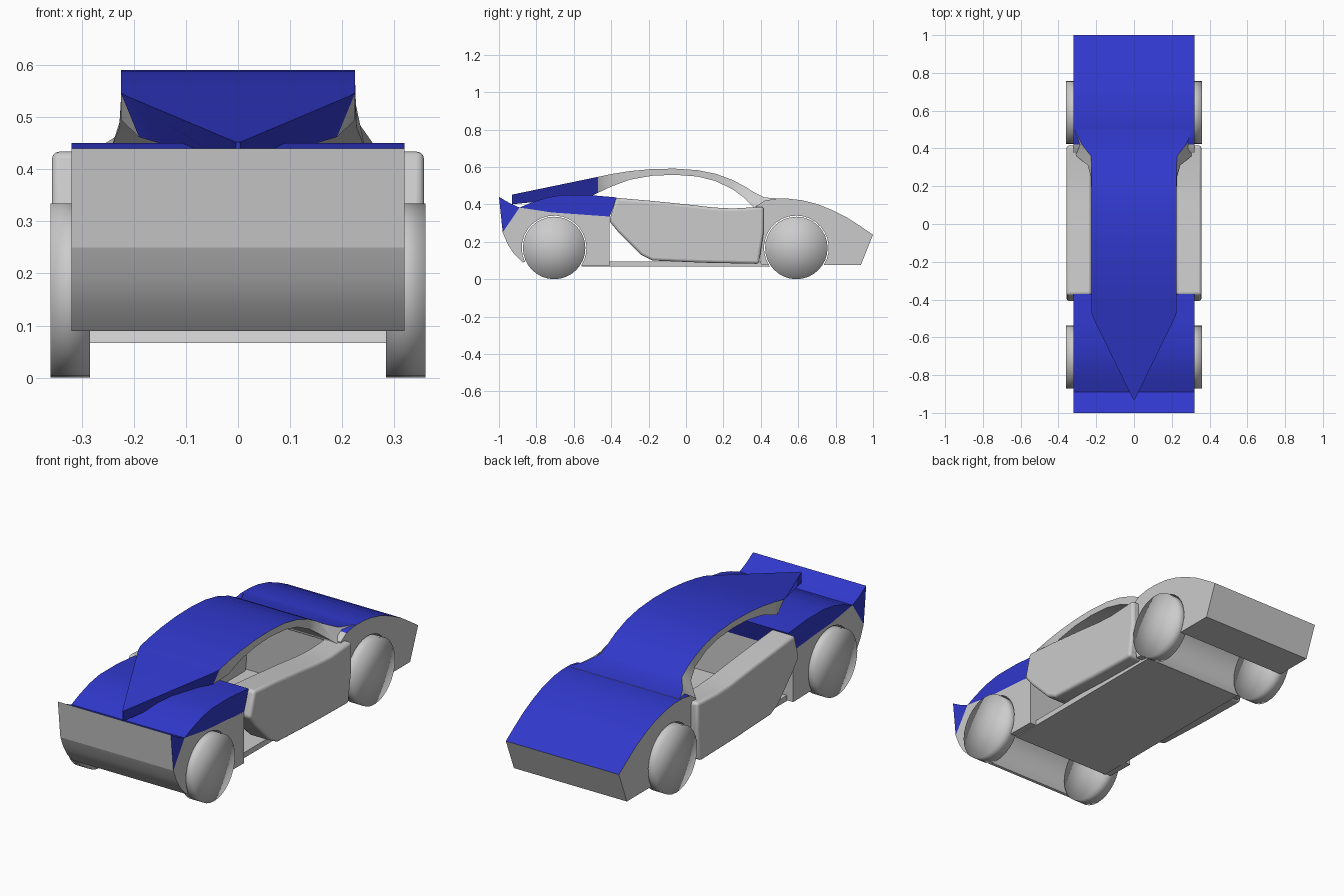
import bpy, bmesh, math

if "Cube" in bpy.data.objects:
    bpy.data.objects.remove(bpy.data.objects["Cube"])

blue = bpy.data.materials.new("blue_paint")
blue.diffuse_color = (0.03, 0.04, 0.6, 1)
blue.use_nodes = True
blue.node_tree.nodes["Principled BSDF"].inputs["Base Color"].default_value = blue.diffuse_color
grey = bpy.data.materials.new("bare_grey")
grey.diffuse_color = (0.8, 0.8, 0.8, 1)
grey.use_nodes = True
grey.node_tree.nodes["Principled BSDF"].inputs["Base Color"].default_value = grey.diffuse_color


def finish(name, bm, is_blue=None, angle=35):
    bmesh.ops.recalc_face_normals(bm, faces=bm.faces)
    bm.normal_update()
    if is_blue:
        for f in bm.faces:
            f.material_index = int(is_blue(f.normal, f.calc_center_median()))
    me = bpy.data.meshes.new(name)
    bm.to_mesh(me)
    bm.free()
    if is_blue:
        me.materials.append(grey)
        me.materials.append(blue)
    ob = bpy.data.objects.new(name, me)
    bpy.context.collection.objects.link(ob)
    bpy.ops.object.select_all(action='DESELECT')
    ob.select_set(True)
    bpy.context.view_layer.objects.active = ob
    bpy.ops.object.shade_smooth_by_angle(angle=math.radians(angle))
    return ob


def prism(name, pts, x0, x1, is_blue=None):
    """Extrude a (y, z) side profile from x0 to x1."""
    bm = bmesh.new()
    face = bm.faces.new([bm.verts.new((x0, y, z)) for y, z in pts])
    ext = bmesh.ops.extrude_face_region(bm, geom=[face])
    moved = [v for v in ext['geom'] if isinstance(v, bmesh.types.BMVert)]
    bmesh.ops.translate(bm, verts=moved, vec=(x1 - x0, 0, 0))
    return finish(name, bm, is_blue)


def arc(cy, cz, r, a0, a1, n=20):
    angs = [math.radians(a0 + (a1 - a0) * i / n) for i in range(n + 1)]
    return [(cy + r * math.cos(a), cz + r * math.sin(a)) for a in angs]


W = 0.32            # body half width
LOW, HIGH = 0.59, -0.705   # axle positions
AXLE_Z, R = 0.167, 0.167

# Low end: bonnet with open wheel arches, painted on top
bonnet = [(0.40, 0.08), (0.375, 0.39), (0.42, 0.42), (0.48, 0.43), (0.55, 0.43),
          (0.62, 0.422), (0.70, 0.402), (0.78, 0.37), (0.86, 0.33), (0.93, 0.285),
          (1.0, 0.238), (0.935, 0.075)]
prism("bonnet", bonnet + arc(LOW, AXLE_Z, 0.173, -32, 212), -W, W,
      lambda n, c: n.z > 0.4 and c.z > 0.23 and c.y > 0.4 and abs(n.x) < 0.5
      and math.hypot(c.y - LOW, c.z - AXLE_Z) > 0.18)

# High end: grey lower body with wheel arches and curved end panel
lower = [(-0.41, 0.07), (-0.41, 0.335), (-0.55, 0.345), (-0.72, 0.357), (-0.89, 0.383),
         (-0.98, 0.25), (-0.955, 0.19), (-0.92, 0.135), (-0.875, 0.09)]
prism("lower_body", lower + arc(HIGH, AXLE_Z, 0.173, 206, -33), -W, W)

# Painted deck and the raised tail lip
deck = [(-0.89, 0.383), (-0.82, 0.412), (-0.74, 0.437), (-0.66, 0.45), (-0.52, 0.45),
        (-0.37, 0.437), (-0.41, 0.33), (-0.55, 0.345), (-0.72, 0.357)]
prism("deck", deck, -W, W, lambda n, c: True)
prism("tail_lip", [(-1.0, 0.44), (-0.94, 0.405), (-0.89, 0.383), (-0.98, 0.25)], -W, W,
      lambda n, c: n.y > -0.9)

# Floor pan
prism("floor", [(-0.56, 0.067), (0.45, 0.067), (0.43, 0.095), (-0.55, 0.095)], -0.285, 0.285)

# Roof arch: rows of y, top z, underside z, top half width, underside half width
rows = [(-0.93, 0.452, 0.40, 0.004, 0.004),
        (-0.50, 0.541, 0.447, 0.215, 0.14),
        (-0.47, 0.547, 0.462, 0.225, 0.19),
        (-0.40, 0.562, 0.495, 0.225, 0.225),
        (-0.30, 0.578, 0.532, 0.225, 0.225),
        (-0.18, 0.589, 0.553, 0.225, 0.225),
        (-0.06, 0.591, 0.558, 0.225, 0.225),
        (0.06, 0.583, 0.549, 0.225, 0.225),
        (0.16, 0.563, 0.524, 0.225, 0.225),
        (0.25, 0.53, 0.48, 0.225, 0.228),
        (0.31, 0.498, 0.436, 0.225, 0.245),
        (0.36, 0.467, 0.385, 0.228, 0.305),
        (0.42, 0.437, 0.37, 0.275, 0.318),
        (0.50, 0.431, 0.37, 0.315, 0.318)]
bm = bmesh.new()
rings = [[bm.verts.new(p) for p in ((-wt, y, zt), (wt, y, zt), (wb, y, zb), (-wb, y, zb))]
         for y, zt, zb, wt, wb in rows]
for a, b in zip(rings, rings[1:]):
    for i in range(4):
        j = (i + 1) % 4
        bm.faces.new((a[i], a[j], b[j], b[i]))
bm.faces.new(rings[0])
bm.faces.new(rings[-1])
finish("roof", bm, lambda n, c: (n.z > 0.3 and abs(n.x) < 0.4) or c.y < -0.48)

# Doors and wheels, both sides
door = [(-0.41, 0.31), (-0.375, 0.435), (-0.2, 0.42), (0.0, 0.4), (0.15, 0.383),
        (0.25, 0.378), (0.415, 0.387), (0.415, 0.25), (0.39, 0.082), (0.1, 0.088),
        (-0.18, 0.1), (-0.24, 0.13), (-0.36, 0.25)]
for side, s in (("left", -1), ("right", 1)):
    ob = prism(side + "_door", door, s * 0.225, s * 0.357)
    bev = ob.modifiers.new("soft_edges", 'BEVEL')
    bev.width = 0.014
    bev.segments = 3
    bev.angle_limit = math.radians(50)
    for end, y in (("bonnet", LOW), ("deck", HIGH)):
        bpy.ops.mesh.primitive_cylinder_add(
            vertices=32, radius=R, depth=0.075, end_fill_type='TRIFAN',
            location=(s * 0.322, y, AXLE_Z), rotation=(0, math.pi / 2, 0))
        wheel = bpy.context.object
        wheel.name = f"{side}_{end}_wheel"
        bpy.ops.object.shade_smooth()
